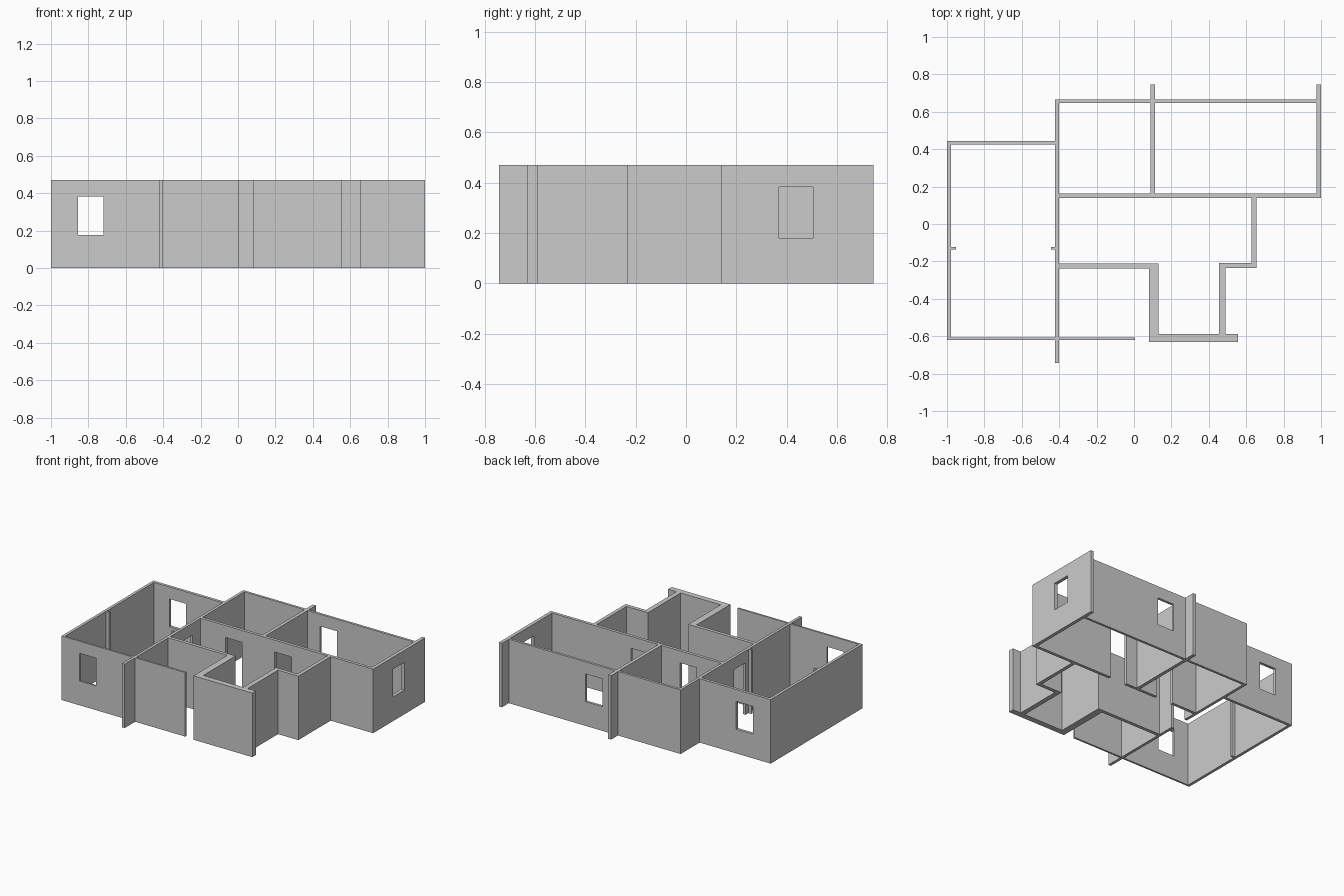
import bpy

if "Cube" in bpy.data.objects:
    bpy.data.objects.remove(bpy.data.objects["Cube"])

H = 0.47            # wall height
SILL, HEAD = 0.178, 0.382


def box(name, x0, x1, y0, y1, z0, z1):
    bpy.ops.mesh.primitive_cube_add(
        size=1, location=((x0 + x1) / 2, (y0 + y1) / 2, (z0 + z1) / 2))
    ob = bpy.context.object
    ob.name = name
    ob.scale = (x1 - x0, y1 - y0, z1 - z0)
    bpy.ops.object.transform_apply(location=True, rotation=False, scale=True)
    return ob


def wall(name, x0, x1, y0, y1, openings=()):
    """Full-height wall; openings are (start, end, bottom) along its length."""
    ob = box(name, x0, x1, y0, y1, 0, H)
    m = 0.05
    for a, b, bottom in openings:
        if x1 - x0 > y1 - y0:
            cut = box("cutter", a, b, y0 - m, y1 + m, bottom, HEAD)
        else:
            cut = box("cutter", x0 - m, x1 + m, a, b, bottom, HEAD)
        cut.hide_render = True
        mod = ob.modifiers.new("opening", 'BOOLEAN')
        mod.operation = 'DIFFERENCE'
        mod.solver = 'EXACT'
        mod.object = cut
        bpy.context.view_layer.objects.active = ob
        bpy.ops.object.modifier_apply(modifier=mod.name)
        bpy.data.objects.remove(cut)
    return ob


DOOR = -0.1         # cut below the floor line

# Left wing with matching front and back windows
left_window = [(-0.855, -0.72, SILL)]
wall("left_wall", -1.0, -0.979, -0.621, 0.445)
wall("left_back_wall", -1.0, -0.405, 0.424, 0.445, left_window)
wall("left_front_wall", -1.0, 0.006, -0.621, -0.607, left_window)
wall("spine_wall", -0.422, -0.401, -0.742, 0.665, [(-0.09, 0.045, DOOR)])
wall("left_wing_pier", -0.985, -0.952, -0.135, -0.122)
wall("spine_pier", -0.445, -0.415, -0.135, -0.122)

# Back rooms
wall("back_wall", -0.42, 0.995, 0.647, 0.665, [(0.215, 0.35, SILL)])
wall("back_partition", 0.087, 0.112, 0.142, 0.745)
wall("right_wall", 0.975, 1.0, 0.14, 0.745, [(0.37, 0.505, SILL)])
wall("corridor_wall", -0.41, 1.0, 0.14, 0.162,
     [(-0.2, -0.065, DOOR), (0.2, 0.335, DOOR)])

# Corridor end and front bay
wall("corridor_end_wall", 0.629, 0.655, -0.235, 0.15)
wall("bay_return_wall", 0.455, 0.655, -0.235, -0.208)
wall("bay_right_wall", 0.455, 0.49, -0.6, -0.208)
wall("bay_front_wall", 0.08, 0.557, -0.63, -0.588)
wall("bay_left_wall", 0.08, 0.13, -0.63, -0.212)
wall("front_room_wall", -0.41, 0.13, -0.237, -0.212)
